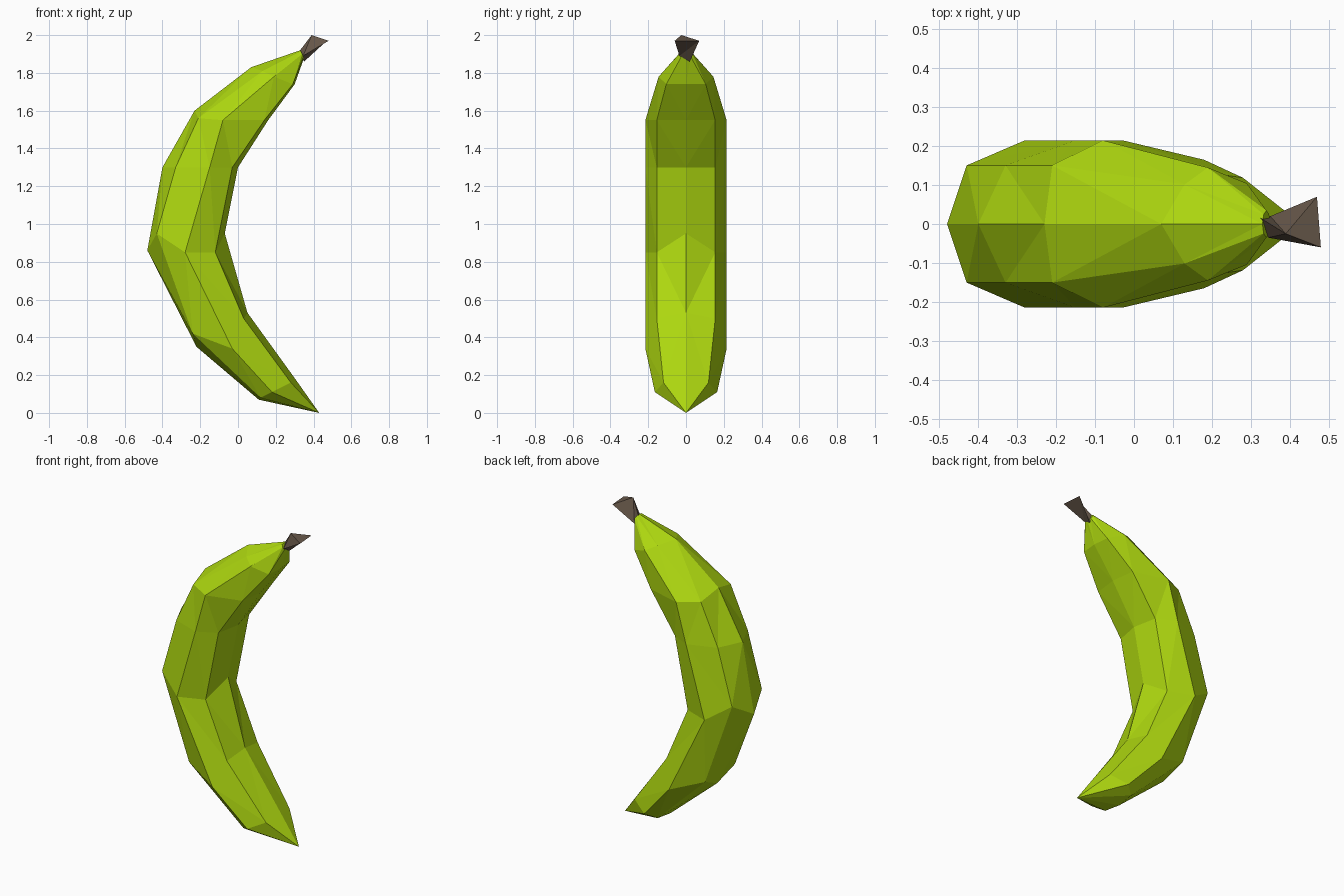
import bpy, bmesh

if "Cube" in bpy.data.objects:
    bpy.data.objects.remove(bpy.data.objects["Cube"])


def material(name, rgb):
    m = bpy.data.materials.new(name)
    m.diffuse_color = (*rgb, 1)
    m.use_nodes = True
    m.node_tree.nodes["Principled BSDF"].inputs["Base Color"].default_value = m.diffuse_color
    return m


def loft(name, rings, mat):
    """Skin a list of closed rings with flat faces; one-point rings become tips."""
    bm = bmesh.new()
    loops = [[bm.verts.new(p) for p in ring] for ring in rings]
    for a, b in zip(loops, loops[1:]):
        n = max(len(a), len(b))
        for i in range(n):
            j = (i + 1) % n
            quad = [a[i % len(a)], a[j % len(a)], b[j % len(b)], b[i % len(b)]]
            bm.faces.new(list(dict.fromkeys(quad)))
    for end in (loops[0], loops[-1]):
        if len(end) > 2:
            bm.faces.new(end)
    bmesh.ops.triangulate(bm, faces=[f for f in bm.faces if len(f.verts) == 4],
                          quad_method='SHORT_EDGE')
    bmesh.ops.recalc_face_normals(bm, faces=bm.faces)
    me = bpy.data.meshes.new(name)
    bm.to_mesh(me)
    bm.free()
    me.materials.append(mat)
    ob = bpy.data.objects.new(name, me)
    bpy.context.collection.objects.link(ob)
    return ob


green = material("banana green", (0.42, 0.68, 0.005))
brown = material("stem brown", (0.14, 0.10, 0.07))

# Peel: half width, then (x, z) of outer, outer side, side, inner side, inner ridge
stations = [
    (0.165, (0.11, 0.07), (0.12, 0.08), (0.18, 0.11), (0.28, 0.16), (0.31, 0.17)),
    (0.215, (-0.22, 0.35), (-0.24, 0.42), (-0.03, 0.34), (0.03, 0.50), (0.05, 0.53)),
    (0.215, (-0.48, 0.86), (-0.43, 0.95), (-0.28, 0.85), (-0.12, 0.85), (-0.07, 0.95)),
    (0.215, (-0.40, 1.30), (-0.33, 1.30), (-0.15, 1.30), (-0.03, 1.30), (0.00, 1.30)),
    (0.215, (-0.23, 1.60), (-0.21, 1.56), (-0.08, 1.55), (0.14, 1.55), (0.16, 1.55)),
    (0.145, (0.07, 1.83), (0.13, 1.81), (0.19, 1.78), (0.29, 1.74), (0.30, 1.74)),
    (0.035, (0.33, 1.92), (0.333, 1.915), (0.34, 1.90), (0.347, 1.885), (0.35, 1.88)),
]
spread = (0, 0.7, 1, 0.72, 0)
rings = [[(0.43, 0, 0.0)]]
for w, *pts in stations:
    half = [(x, -w * s, z) for (x, z), s in zip(pts, spread)]
    rings.append(half + [(x, -y, z) for x, y, z in half[3:0:-1]])
loft("banana_peel", rings, green)

# Stem: flared three-sided stub
loft("stem", [
    [(0.325, 0.015, 1.915), (0.35, 0.02, 1.86), (0.345, -0.035, 1.89)],
    [(0.39, -0.025, 2.0), (0.47, 0.07, 1.97), (0.48, -0.06, 1.97)],
], brown)
